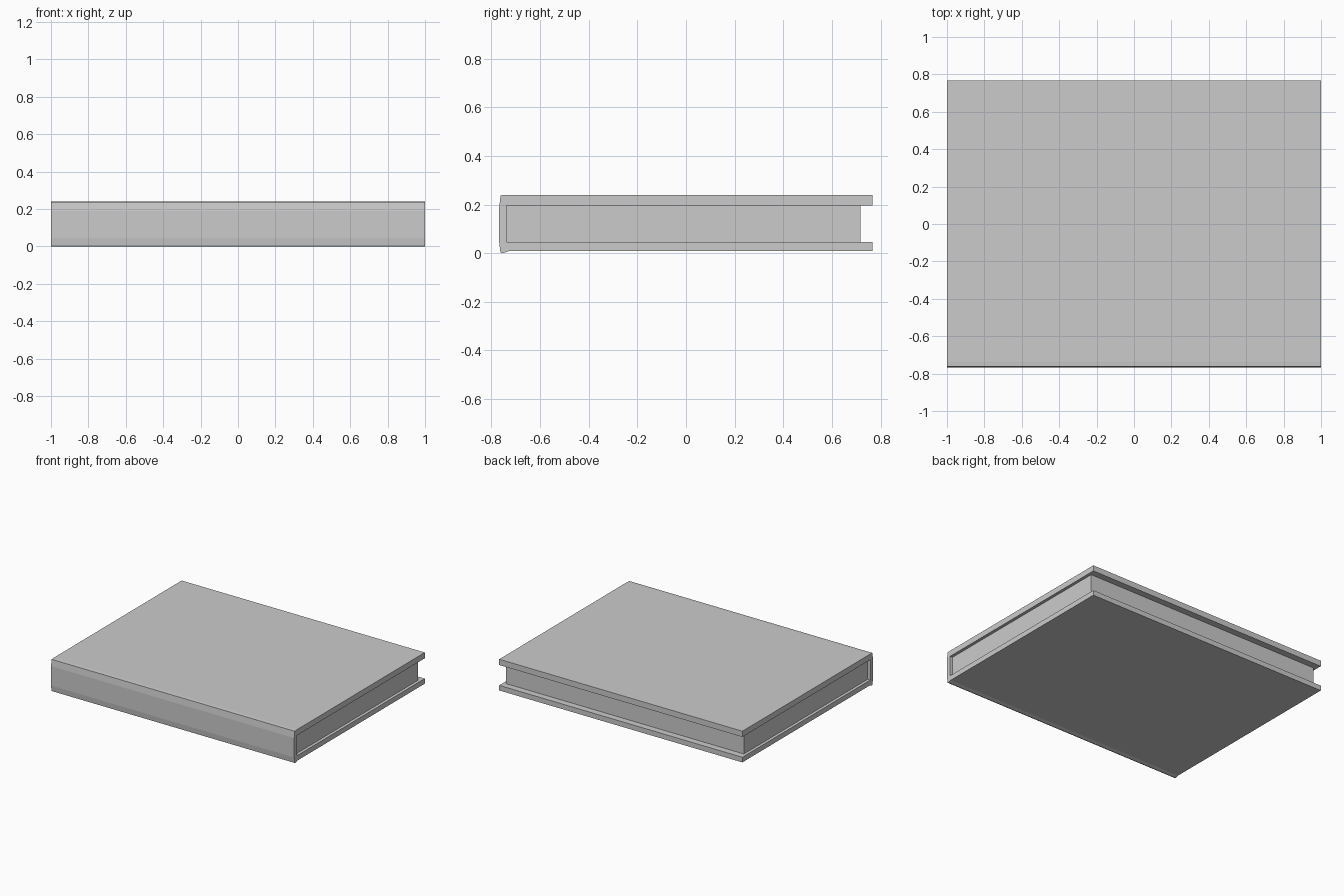
import bpy
import bmesh

if "Cube" in bpy.data.objects:
    bpy.data.objects.remove(bpy.data.objects["Cube"])


def extrude_profile(name, profile, half_width):
    """Extrude a closed (y, z) outline along x, centred on x = 0."""
    bm = bmesh.new()
    face = bm.faces.new([bm.verts.new((-half_width, y, z)) for y, z in profile])
    result = bmesh.ops.extrude_face_region(bm, geom=[face])
    moved = [g for g in result["geom"] if isinstance(g, bmesh.types.BMVert)]
    bmesh.ops.translate(bm, verts=moved, vec=(2 * half_width, 0, 0))
    bmesh.ops.recalc_face_normals(bm, faces=bm.faces)
    mesh = bpy.data.meshes.new(name)
    bm.to_mesh(mesh)
    bm.free()
    obj = bpy.data.objects.new(name, mesh)
    bpy.context.collection.objects.link(obj)
    return obj


# Wrap-around cover: bottom board, slightly rounded spine, top board
extrude_profile("book_cover", [
    (0.766, 0.008), (0.766, 0.046), (-0.738, 0.046),
    (-0.738, 0.197), (0.766, 0.197), (0.766, 0.240),
    (-0.735, 0.240), (-0.762, 0.238), (-0.768, 0.190),
    (-0.768, 0.045), (-0.763, 0.003), (-0.755, 0.0), (-0.730, 0.008),
], 1.0)

# Page block, recessed from the cover on its three open sides
extrude_profile("page_block", [
    (-0.738, 0.046), (0.717, 0.046), (0.717, 0.197), (-0.738, 0.197),
], 0.978)
